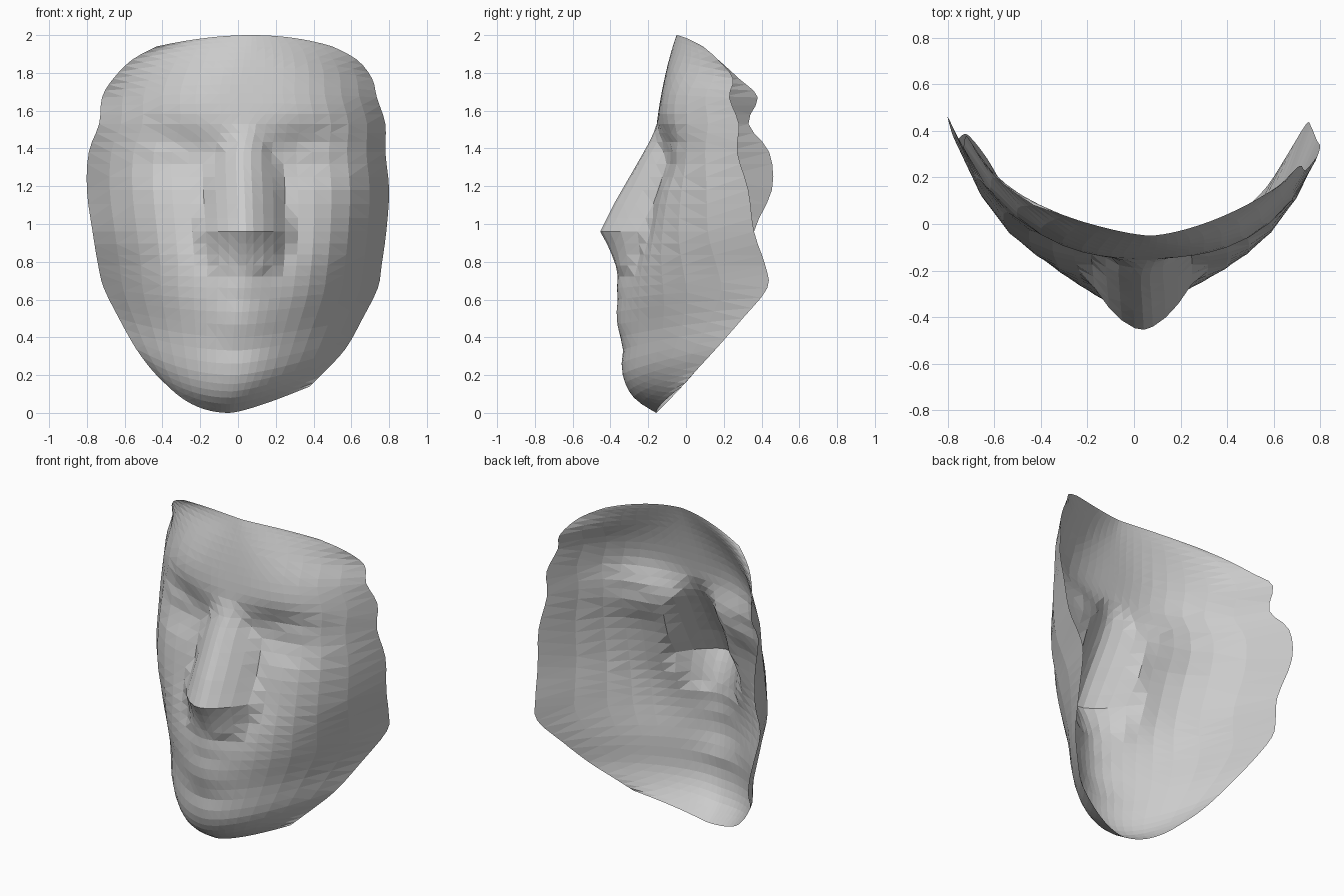
import bpy, bmesh, math

# Horizontal sections of the face shell, chin to hairline:
# centre z, z offset at rim, left x, right x, centre y, left rim y, right rim y, curve power
SECTIONS = [
    (0.00, 0.14, -0.37, 0.38, -0.15, -0.02, -0.02, 2.0),
    (0.08, 0.14, -0.45, 0.46, -0.26, 0.05, 0.05, 2.1),
    (0.20, 0.14, -0.54, 0.57, -0.30, 0.13, 0.16, 2.2),
    (0.40, 0.10, -0.63, 0.66, -0.275, 0.28, 0.30, 2.5),
    (0.60, 0.06, -0.71, 0.74, -0.28, 0.38, 0.43, 2.8),
    (0.78, 0.00, -0.74, 0.76, -0.255, 0.38, 0.42, 3.2),
    (0.96, 0.00, -0.77, 0.785, -0.20, 0.36, 0.36, 3.8),
    (1.18, 0.00, -0.80, 0.80, -0.16, 0.455, 0.33, 4.0),
    (1.38, 0.00, -0.79, 0.78, -0.155, 0.44, 0.27, 3.6),
    (1.53, 0.00, -0.735, 0.78, -0.155, 0.33, 0.28, 3.2),
    (1.69, -0.02, -0.72, 0.735, -0.13, 0.38, 0.23, 2.9),
    (1.83, -0.06, -0.66, 0.71, -0.10, 0.28, 0.25, 2.3),
    (1.94, -0.07, -0.56, 0.63, -0.07, 0.17, 0.17, 1.7),
    (2.00, -0.06, -0.43, 0.50, -0.05, 0.08, 0.09, 1.5),
]
# Nose: z, ridge y, half width
NOSE = [(0.76, -0.365, 0.18), (0.87, -0.405, 0.23),
        (0.96, -0.455, 0.25), (1.10, -0.385, 0.22), (1.30, -0.27, 0.18),
        (1.45, -0.185, 0.11), (1.53, -0.155, 0.08)]
HALF = [0.05, 0.12, 0.19, 0.27, 0.36, 0.47, 0.59, 0.72, 0.86, 1.0]
COLUMNS = [-t for t in reversed(HALF)] + [0.0] + HALF


def mix(a, b, f):
    return [p + (q - p) * f for p, q in zip(a, b)]


def smooth(i, f):
    """Smooth curve through the sections, between i and i + 1."""
    last = len(SECTIONS) - 1
    quad = (SECTIONS[max(i - 1, 0)], SECTIONS[i], SECTIONS[i + 1], SECTIONS[min(i + 2, last)])
    return [b + 0.5 * f * (c - a + f * (2 * a - 5 * b + 4 * c - d + f * (3 * (b - c) + d - a)))
            for a, b, c, d in zip(*quad)]


def lookup(table, z):
    for a, b in zip(table, table[1:]):
        if a[0] <= z <= b[0]:
            return mix(a, b, (z - a[0]) / (b[0] - a[0]))


def bump(x, z, cx, cz, sx, sz):
    return math.exp(-((x - cx) / sx) ** 2 - ((z - cz) / sz) ** 2)


def face_point(row, t):
    zc, dz, xl, xr, yc, yl, yr, p = row
    shift = -0.05 + 0.085 * min(zc / 0.8, 1)
    x = (xl + xr) / 2 + t * (xr - xl) / 2 + shift * (1 - t * t)
    z = zc + dz * abs(t) ** (2 if t < 0 or dz < 0 else 1.4)
    y = yc + ((yr if t > 0 else yl) - yc) * abs(t) ** p
    # eye sockets with lids
    for s in (-1, 1):
        y += 0.085 * bump(x, z, s * 0.35 + 0.02, 1.37, 0.21, 0.14)
        y -= 0.03 * bump(x, z, s * 0.40 + 0.02, 1.37, 0.13, 0.06)
    # mouth area, upper lip groove area, lips and the crease under them
    y -= 0.08 * bump(x, z, 0, 0.5, 0.21, 0.33)
    y -= 0.045 * bump(x, z, 0.02, 0.73, 0.14, 0.10)
    y -= 0.012 * bump(x, z, 0.01, 0.50, 0.15, 0.06)
    y += 0.012 * bump(x, z, 0.0, 0.33, 0.15, 0.05)
    # nose
    nose = lookup(NOSE, z)
    if nose:
        u = abs(x - 0.035) / nose[2]
        if u < 1:
            y = min(y, y + (nose[1] - y) * (1 - u ** 1.7))
    return x, y, z


# Smoothly interpolated rows, three per section
rows = [smooth(i, k / 3) for i in range(len(SECTIONS) - 1) for k in range(3)]
rows.append(list(SECTIONS[-1]))

# Open, faceted face shell
bm = bmesh.new()
grid = [[bm.verts.new(face_point(r, t)) for t in COLUMNS] for r in rows]
for lower, upper in zip(grid, grid[1:]):
    for i in range(len(COLUMNS) - 1):
        bm.faces.new((lower[i], lower[i + 1], upper[i + 1], upper[i]))
bmesh.ops.triangulate(bm, faces=bm.faces[:], quad_method='SHORT_EDGE')
mesh = bpy.data.meshes.new("face_mask")
bm.to_mesh(mesh)
bm.free()
bpy.context.collection.objects.link(bpy.data.objects.new("face_mask", mesh))
